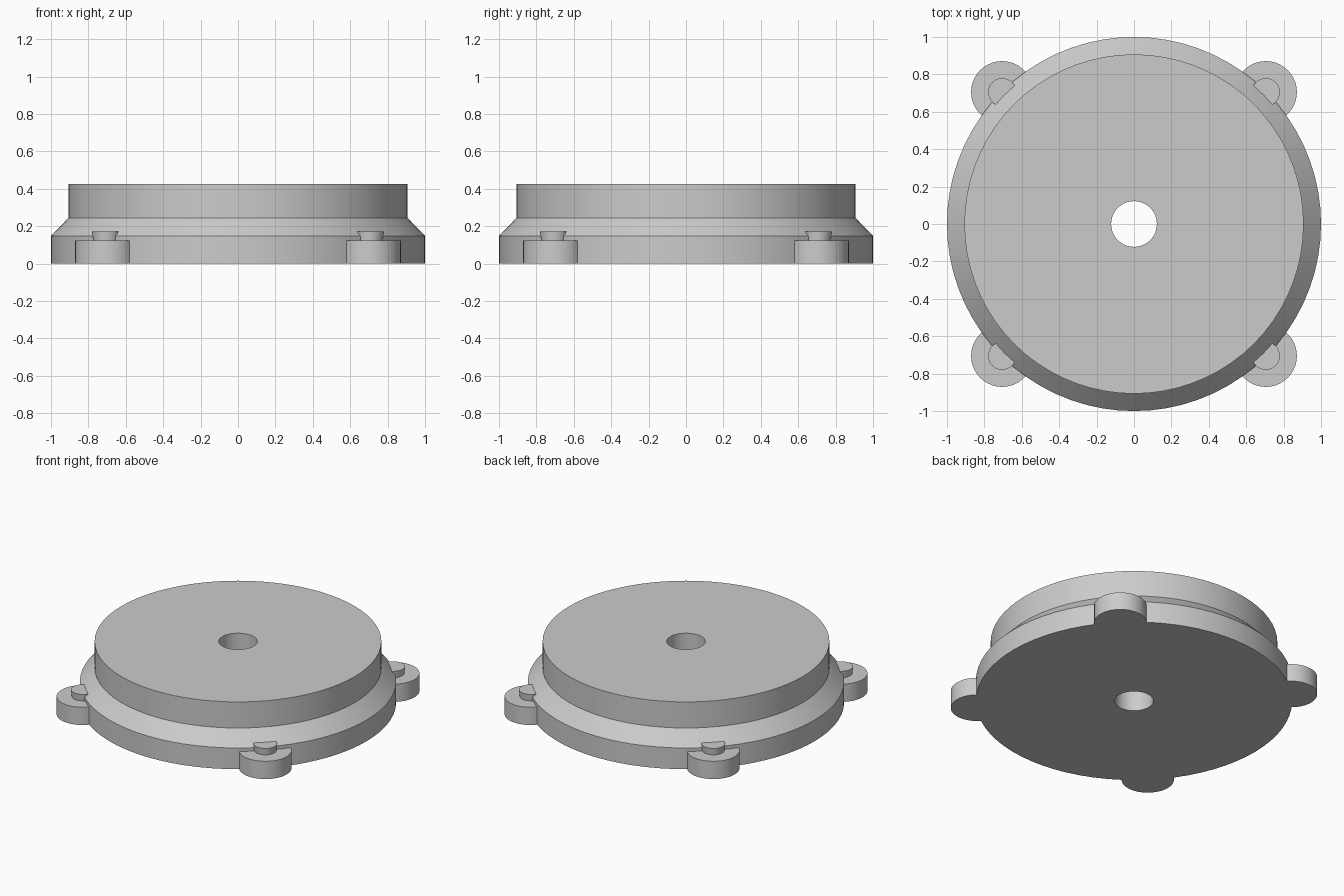
import bpy, bmesh, math

cube = bpy.data.objects.get("Cube")
if cube:
    bpy.data.objects.remove(cube, do_unlink=True)

grey = bpy.data.materials.new("plain_grey")
grey.use_nodes = True
COLOUR = (0.6, 0.6, 0.6, 1)
grey.diffuse_color = COLOUR
grey.node_tree.nodes["Principled BSDF"].inputs["Base Color"].default_value = COLOUR


def lathe(name, profile, sides, x=0, y=0):
    """Turn a closed (radius, z) outline around a vertical axis."""
    bm = bmesh.new()
    rings = []
    for i in range(sides):
        a = math.tau * i / sides
        rings.append([bm.verts.new((x + r * math.cos(a), y + r * math.sin(a), z))
                      for r, z in profile])
    n = len(profile)
    for i in range(sides):
        a, b = rings[i], rings[(i + 1) % sides]
        for j in range(n):
            k = (j + 1) % n
            bm.faces.new((a[j], b[j], b[k], a[k]))
    bmesh.ops.recalc_face_normals(bm, faces=bm.faces)
    return finish(name, bm)


def post(name, r_low, r_high, z_low, z_high, sides, x, y):
    """Upright solid cylinder or slight cone."""
    bm = bmesh.new()
    bmesh.ops.create_cone(bm, cap_ends=True, segments=sides, radius1=r_low,
                          radius2=r_high, depth=z_high - z_low)
    bmesh.ops.translate(bm, vec=(x, y, (z_low + z_high) / 2), verts=bm.verts)
    return finish(name, bm)


def finish(name, bm):
    mesh = bpy.data.meshes.new(name)
    bm.to_mesh(mesh)
    bm.free()
    mesh.materials.append(grey)
    obj = bpy.data.objects.new(name, mesh)
    bpy.context.collection.objects.link(obj)
    return obj


def merge(target, part):
    """Fuse a part into the target and discard the part."""
    mod = target.modifiers.new("fuse", "BOOLEAN")
    mod.operation = "UNION"
    mod.solver = "EXACT"
    mod.object = part
    bpy.context.view_layer.objects.active = target
    bpy.ops.object.modifier_apply(modifier=mod.name)
    bpy.data.objects.remove(part, do_unlink=True)


# Stepped round body with a centre bore
body = lathe("stepped_disc_body",
             [(0.122, 0), (1, 0), (1, 0.148), (0.907, 0.244),
              (0.907, 0.426), (0.122, 0.426)], 72)

# Four corner lugs, each with a short pin
OFFSET = 0.705
for sx in (-1, 1):
    for sy in (-1, 1):
        x, y = sx * OFFSET, sy * OFFSET
        merge(body, post("lug", 0.166, 0.166, 0, 0.124, 40, x, y))
        merge(body, post("pin", 0.065, 0.075, 0.08, 0.171, 32, x, y))

# Smooth curved walls, keep crisp edges
bpy.ops.object.select_all(action="DESELECT")
body.select_set(True)
bpy.context.view_layer.objects.active = body
bpy.ops.object.shade_smooth_by_angle(angle=math.radians(25))
